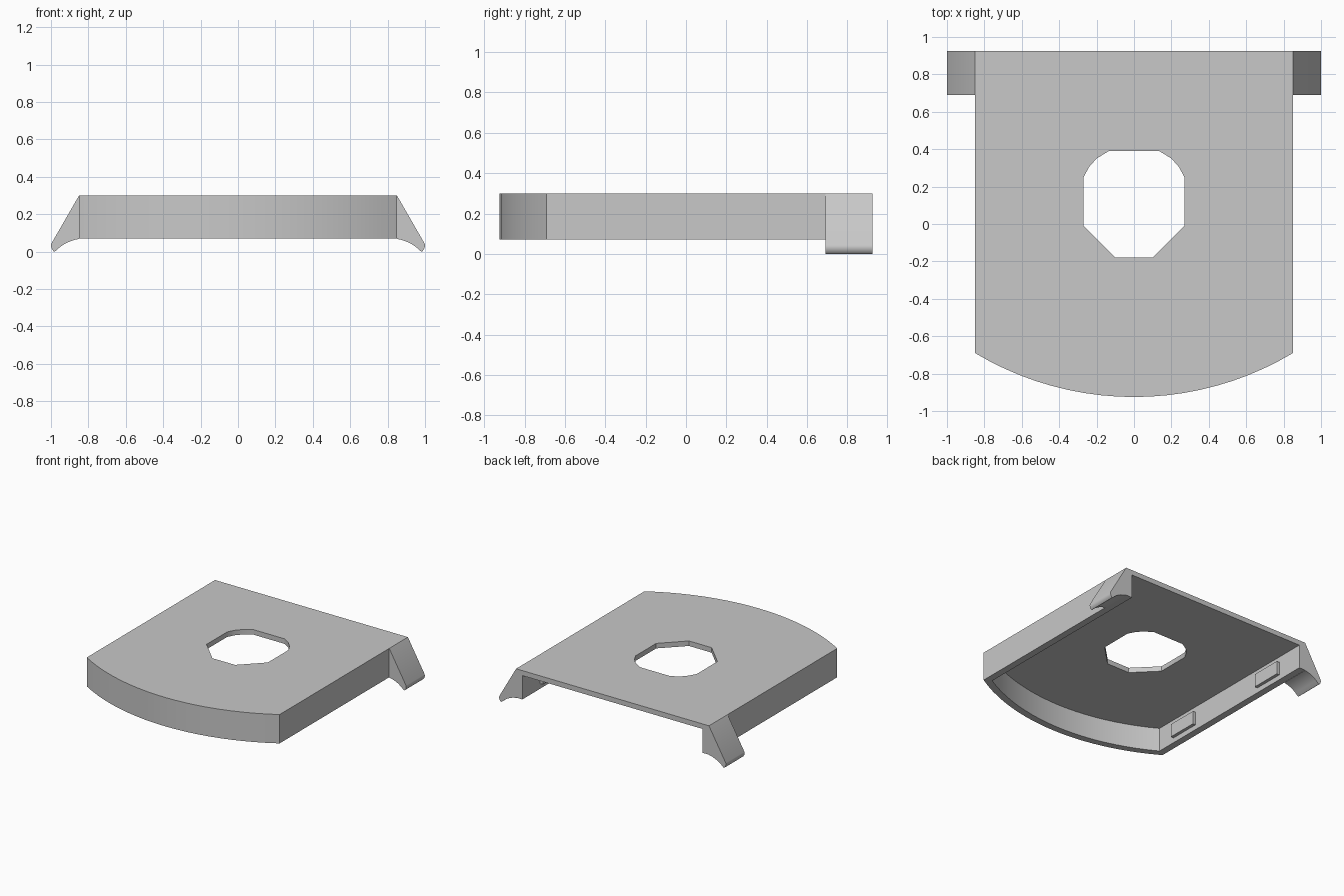
import bpy, bmesh, math
from mathutils import Vector

if "Cube" in bpy.data.objects:
    bpy.data.objects.remove(bpy.data.objects["Cube"], do_unlink=True)

HALF, BACK, CORNER, NOSE = 0.85, 0.925, -0.69, -0.925   # cover outline
TOP, RIM = 0.30, 0.07                                   # heights
WALL, PLATE = 0.055, 0.04                               # thicknesses

grey = bpy.data.materials.new("plain grey")
grey.use_nodes = True
grey.diffuse_color = (0.58, 0.58, 0.58, 1)
grey.node_tree.nodes["Principled BSDF"].inputs["Base Color"].default_value = grey.diffuse_color


def prism(name, points, direction):
    """Extrude a flat outline of 3D points along a direction."""
    bm = bmesh.new()
    face = bm.faces.new([bm.verts.new(p) for p in points])
    moved = bmesh.ops.extrude_face_region(bm, geom=[face])["geom"]
    verts = [v for v in moved if isinstance(v, bmesh.types.BMVert)]
    bmesh.ops.translate(bm, verts=verts, vec=Vector(direction))
    bmesh.ops.recalc_face_normals(bm, faces=bm.faces)
    mesh = bpy.data.meshes.new(name)
    bm.to_mesh(mesh)
    bm.free()
    mesh.materials.append(grey)
    obj = bpy.data.objects.new(name, mesh)
    bpy.context.collection.objects.link(obj)
    return obj


def activate(obj):
    bpy.ops.object.select_all(action='DESELECT')
    obj.select_set(True)
    bpy.context.view_layer.objects.active = obj


def smooth(obj):
    activate(obj)
    bpy.ops.object.shade_smooth_by_angle(angle=math.radians(30))


def cut(obj, cutter):
    mod = obj.modifiers.new("cut", 'BOOLEAN')
    mod.operation, mod.solver, mod.object = 'DIFFERENCE', 'EXACT', cutter
    activate(obj)
    bpy.ops.object.modifier_apply(modifier=mod.name)
    bpy.data.objects.remove(cutter, do_unlink=True)


# Bowed front arc through the two front corners and the nose
rise = CORNER - NOSE
radius = (HALF ** 2 + rise ** 2) / (2 * rise)
centre_y = NOSE + radius


def outline(inset, back, z, steps=20):
    half, r = HALF - inset, radius - inset
    sweep = math.asin(half / r)
    angles = [sweep * (2 * i / steps - 1) for i in range(steps + 1)]
    arc = [(r * math.sin(a), centre_y - r * math.cos(a), z) for a in angles]
    return arc + [(half, back, z), (-half, back, z)]


# Cover: hollow tray, open underneath and at the back
cover = prism("cover", outline(0, BACK, RIM), (0, 0, TOP - RIM))
cut(cover, prism("hollow_cutter", outline(WALL, BACK + 0.2, RIM - 0.2),
                 (0, 0, TOP - PLATE - RIM + 0.2)))

# Window: chamfered towards the front, rounded towards the back
right_half = [(0.10, -0.18), (0.27, -0.01), (0.27, 0.25),
              (0.24, 0.305), (0.20, 0.35), (0.135, 0.39)]
window = right_half + [(-x, y) for x, y in reversed(right_half)]
cut(cover, prism("window_cutter", [(x, y, 0) for x, y in window], (0, 0, 1)))
smooth(cover)

# Flared feet at the back corners, and raised pads inside the side walls
foot_profile = [(HALF, TOP), (0.998, 0.043), (1.0, 0.03), (0.996, 0.016),
                (0.988, 0.004), (0.982, 0.0), (0.975, 0.004), (0.955, 0.022),
                (0.93, 0.04), (0.90, 0.054), (0.875, 0.063), (HALF, 0.068)]
for side, word in ((1, "left"), (-1, "right")):
    foot = prism(word + "_foot", [(side * x, 0.69, z) for x, z in foot_profile],
                 (0, BACK - 0.69, 0))
    smooth(foot)
    inner = side * (HALF - WALL)
    for y, place in ((-0.50, "front"), (0.45, "back")):
        prism(f"{word}_{place}_pad",
              [(inner, y, 0.11), (inner, y + 0.25, 0.11),
               (inner, y + 0.25, 0.215), (inner, y, 0.215)],
              (-side * 0.025, 0, 0))
